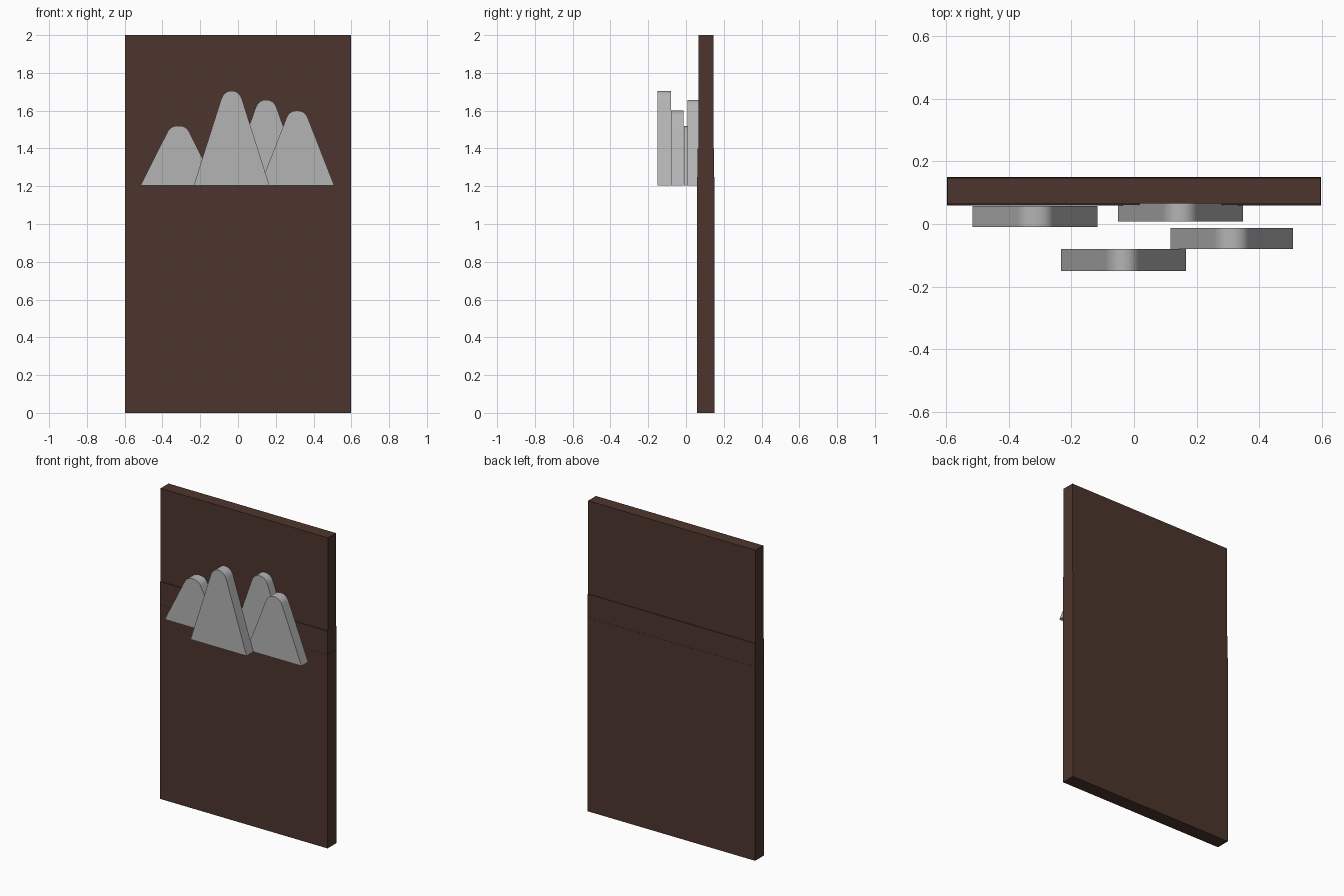
import bpy, bmesh, math

cube = bpy.data.objects.get("Cube")
if cube:
    bpy.data.objects.remove(cube, do_unlink=True)


def make_material(name, rgb):
    mat = bpy.data.materials.new(name)
    mat.use_nodes = True
    mat.diffuse_color = (*rgb, 1)
    mat.node_tree.nodes["Principled BSDF"].inputs["Base Color"].default_value = (*rgb, 1)
    return mat


BROWN = make_material("dark brown", (0.074, 0.036, 0.026))
GREY = make_material("stone grey", (0.456, 0.456, 0.456))


def extrude_outline(name, outline, y0, y1, mat):
    """Solid from an (x, z) outline, extruded from y0 back to y1."""
    bm = bmesh.new()
    face = bm.faces.new([bm.verts.new((x, y0, z)) for x, z in outline])
    result = bmesh.ops.extrude_face_region(bm, geom=[face])
    moved = [v for v in result["geom"] if isinstance(v, bmesh.types.BMVert)]
    bmesh.ops.translate(bm, verts=moved, vec=(0, y1 - y0, 0))
    bmesh.ops.recalc_face_normals(bm, faces=bm.faces)
    mesh = bpy.data.meshes.new(name)
    bm.to_mesh(mesh)
    bm.free()
    mesh.materials.append(mat)
    obj = bpy.data.objects.new(name, mesh)
    bpy.context.collection.objects.link(obj)
    return obj


def slab(name, half, z0, z1, y0, y1):
    outline = [(-half, z0), (half, z0), (half, z1), (-half, z1)]
    return extrude_outline(name, outline, y0, y1, BROWN)


def peak(name, x, top, y0, y1, base=1.205, half=0.2, shoulder=0.057, steps=10):
    """Tapered mountain whose tip is a curve tangent to both slopes."""
    height = top - base
    shoulder_z = base + 0.9 * height
    corner = shoulder - (half - shoulder) / 9
    right = [(half, base)]
    for i in range(steps + 1):
        t = i / steps
        right.append((shoulder * (1 - t) ** 2 + 2 * corner * t * (1 - t),
                      shoulder_z * (1 - t) ** 2 + top * (1 - (1 - t) ** 2)))
    left = [(-px, pz) for px, pz in reversed(right[:-1])]
    outline = [(x + px, pz) for px, pz in right + left]
    obj = extrude_outline(name, outline, y0, y1, GREY)
    bpy.ops.object.select_all(action="DESELECT")
    bpy.context.view_layer.objects.active = obj
    obj.select_set(True)
    bpy.ops.object.shade_smooth_by_angle(angle=math.radians(30))
    return obj


# Door panel: thick lower part, thin joining band, slimmer upper part
slab("lower_panel", 0.598, 0, 1.25, 0.059, 0.15)
slab("middle_band", 0.597, 1.25, 1.4, 0.06, 0.149)
slab("upper_panel", 0.597, 1.4, 2, 0.065, 0.145)

# Layered mountains standing off the panel
peak("right_mountain", -0.316, 1.52, -0.01, 0.057)
peak("tall_mountain", -0.034, 1.705, -0.15, -0.08)
peak("rear_mountain", 0.149, 1.657, 0.008, 0.075)
peak("left_mountain", 0.313, 1.6, -0.08, -0.012, half=0.196)
